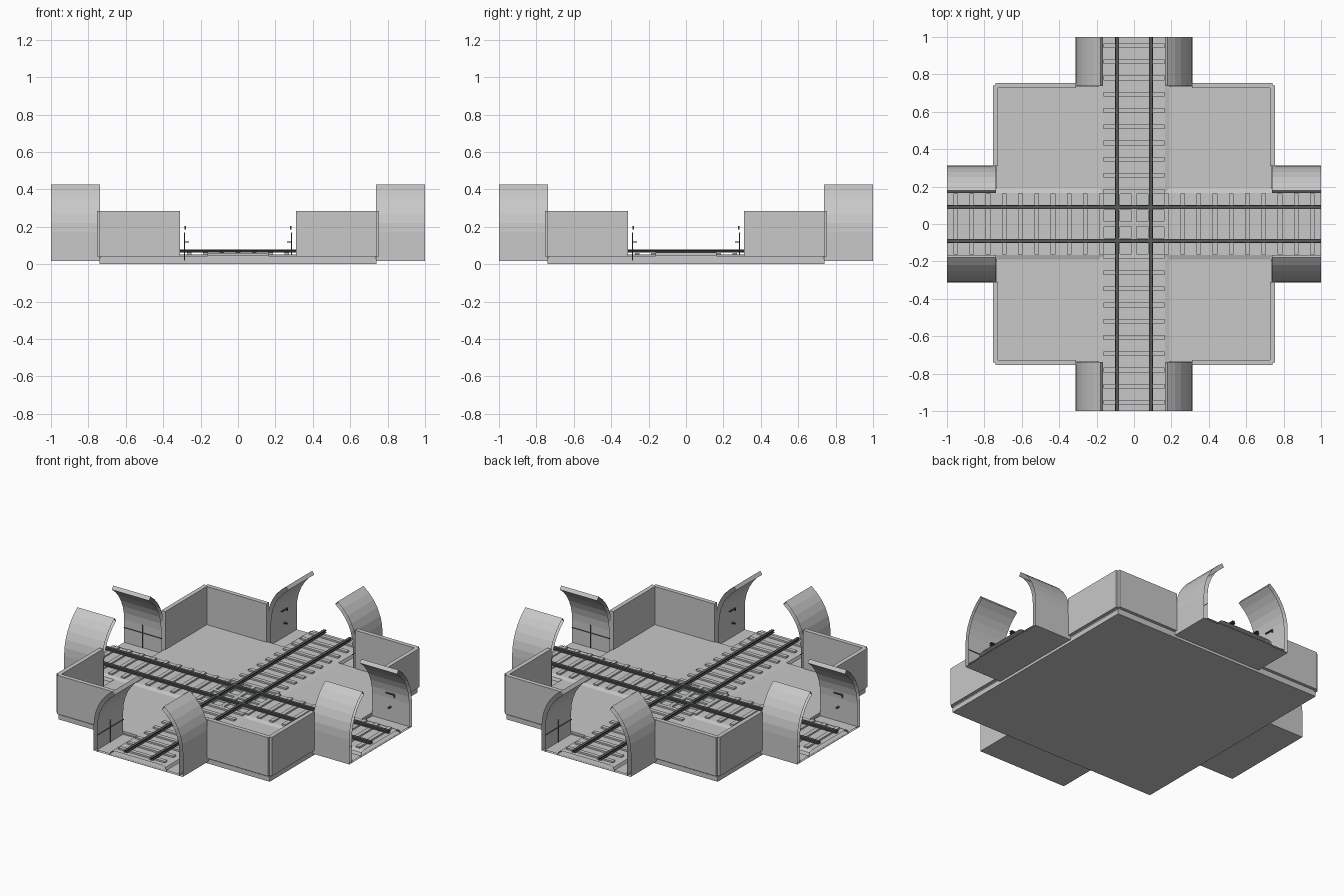
import bpy, bmesh, math
from mathutils import Matrix, Vector

if "Cube" in bpy.data.objects:
    bpy.data.objects.remove(bpy.data.objects["Cube"])


def material(name, rgb):
    m = bpy.data.materials.new(name)
    m.diffuse_color = (*rgb, 1)
    m.use_nodes = True
    m.node_tree.nodes["Principled BSDF"].inputs["Base Color"].default_value = m.diffuse_color
    return m


GREY = material("concrete_grey", (0.58, 0.58, 0.58))
STEEL = material("dark_steel", (0.085, 0.105, 0.10))


def make(name, bm, mat, turn=0):
    """Turn the mesh by quarter turns about z and link it as an object."""
    bmesh.ops.recalc_face_normals(bm, faces=bm.faces)
    bm.transform(Matrix.Rotation(turn * math.pi / 2, 4, 'Z'))
    me = bpy.data.meshes.new(name)
    bm.to_mesh(me)
    bm.free()
    me.materials.append(mat)
    ob = bpy.data.objects.new(name, me)
    bpy.context.collection.objects.link(ob)
    return ob


def box(bm, x0, x1, y0, y1, z0, z1):
    mid = Vector(((x0 + x1) / 2, (y0 + y1) / 2, (z0 + z1) / 2))
    size = Matrix.Diagonal((x1 - x0, y1 - y0, z1 - z0, 1))
    bmesh.ops.create_cube(bm, size=1, matrix=Matrix.Translation(mid) @ size)


def extrude_profile(bm, pts, y0, y1):
    """Open-ended tube along y from a closed (x, z) outline; ends join the next tile."""
    a = [bm.verts.new((x, y0, z)) for x, z in pts]
    b = [bm.verts.new((x, y1, z)) for x, z in pts]
    n = len(pts)
    for i in range(n):
        j = (i + 1) % n
        bm.faces.new((a[i], a[j], b[j], b[i]))


# Base slab with a thin floor on top
bm = bmesh.new()
box(bm, -.74, .74, -.74, .74, 0, .03)
box(bm, -.735, .735, -.735, .735, .03, .043)
make("base_slab", bm, GREY)

# Corner walls: two panels with a notched outer corner
for t in range(4):
    bm = bmesh.new()
    box(bm, .31, .74, .727, .755, .04, .285)
    box(bm, .727, .755, .31, .74, .04, .285)
    make("corner_wall", bm, GREY, t)

# Outline of one arched tunnel side: vertical leg, then an arc cut off open
R_OUT, R_IN, SPRING, CUT, SEG = .313, .288, .17, math.radians(55), 6


def arc(r):
    return [(r * math.cos(CUT * i / SEG), SPRING + r * math.sin(CUT * i / SEG))
            for i in range(SEG + 1)]


arch = [(R_OUT, .016)] + arc(R_OUT) + arc(R_IN)[::-1] + [(R_IN, .016)]

for t in range(4):
    # Arched tunnel sides
    for s, side in ((1, "right"), (-1, "left")):
        bm = bmesh.new()
        extrude_profile(bm, [(s * x, z) for x, z in arch], -1, -.738)
        make("tunnel_side_" + side, bm, GREY, t)

    # Tunnel floor
    bm = bmesh.new()
    extrude_profile(bm, [(-.289, .016), (.289, .016), (.289, .026), (-.289, .026)],
                    -1, -.735)
    make("tunnel_floor", bm, GREY, t)

    # Service pipe and post on the left tunnel side
    bm = bmesh.new()
    box(bm, -.289, -.284, -.872, -.868, .02, .17)
    box(bm, -.289, -.284, -1, -.735, .118, .122)
    make("wall_pipe", bm, STEEL, t)

    # Bracket and lever on the right tunnel side
    bm = bmesh.new()
    box(bm, .278, .287, -.9, -.84, .198, .205)
    box(bm, .278, .287, -.9, -.895, .186, .205)
    box(bm, .262, .289, -.875, -.865, .115, .121)
    make("wall_bracket", bm, STEEL, t)

for t in range(2):
    lift = t * .0006
    # Ballast bed
    bm = bmesh.new()
    extrude_profile(bm, [(-.2, .02), (.2, .02), (.19, .043), (.165, .051 + lift),
                         (-.165, .051 + lift), (-.19, .043)], -1, 1)
    make("ballast_bed", bm, GREY, t)

    # Sleepers
    bm = bmesh.new()
    for k in range(-11, 12):
        y = .0867 * k
        box(bm, -.163, .163, y - .0125, y + .0125, .045, .061 + lift)
    make("sleepers", bm, GREY, t)

    # Rails with foot, web and head
    bm = bmesh.new()
    half = [(.011, .0615), (.011, .065), (.004, .067), (.004, .071),
            (.009, .073), (.009, .078 + lift)]
    outline = half + [(-x, z) for x, z in reversed(half)]
    for c in (-.09, .09):
        extrude_profile(bm, [(c + x, z) for x, z in outline], -1, 1)
    make("rails", bm, STEEL, t)
